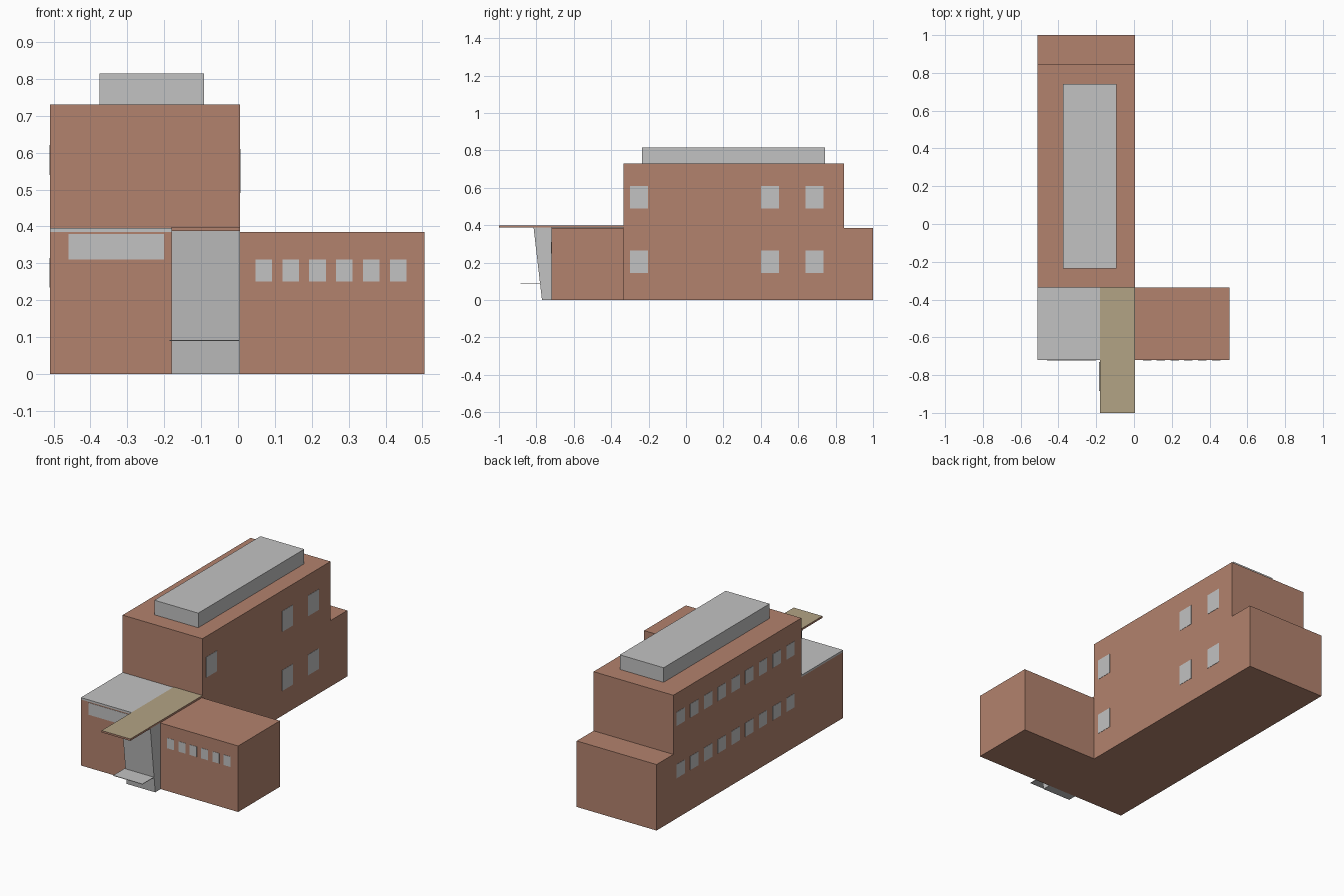
import bpy, bmesh

if "Cube" in bpy.data.objects:
    bpy.data.objects.remove(bpy.data.objects["Cube"])

def mat(name, rgb):
    m = bpy.data.materials.new(name)
    m.diffuse_color = (*rgb, 1)
    m.use_nodes = True
    m.node_tree.nodes["Principled BSDF"].inputs["Base Color"].default_value = m.diffuse_color
    return m

BRICK = mat("red_brick", (0.45, 0.225, 0.155))
GREY = mat("pale_grey", (0.54, 0.54, 0.54))
TAN = mat("tan", (0.45, 0.37, 0.235))

def finish(name, bm, *mats):
    bmesh.ops.recalc_face_normals(bm, faces=bm.faces)
    me = bpy.data.meshes.new(name)
    bm.to_mesh(me)
    bm.free()
    for m in mats:
        me.materials.append(m)
    ob = bpy.data.objects.new(name, me)
    bpy.context.collection.objects.link(ob)
    return ob

def extrude_profile(name, pts, axis, a, b, m):
    """Extrude a 2D outline along x (pts are y,z) or z (pts are x,y)."""
    bm = bmesh.new()
    place = (lambda p, t: (t, *p)) if axis == 'x' else (lambda p, t: (*p, t))
    f = bm.faces.new([bm.verts.new(place(p, a)) for p in pts])
    ext = bmesh.ops.extrude_face_region(bm, geom=[f])["geom"]
    d = (b - a, 0, 0) if axis == 'x' else (0, 0, b - a)
    bmesh.ops.translate(bm, vec=d, verts=[v for v in ext if isinstance(v, bmesh.types.BMVert)])
    return finish(name, bm, m)

def box(name, x, y, z, m):
    return extrude_profile(name, [(x[0], y[0]), (x[1], y[0]), (x[1], y[1]), (x[0], y[1])],
                           'z', z[0], z[1], m)

L, R = -0.51, 0.005          # long wing side walls
F, B = -0.72, -0.335         # front wing front and back

# long wing with low step at the back
extrude_profile("long_wing", [(B, 0), (1, 0), (1, 0.385), (0.845, 0.385), (0.845, 0.73), (B, 0.73)],
                'x', L, R, BRICK)
# low front wing, flat roof sheet and rooftop plant room
box("front_wing_left", (L, R), (F, B), (0, 0.385), BRICK)
box("front_wing_right", (R, 0.505), (F, B), (0, 0.385), BRICK)
box("front_roof_sheet", (L, -0.18), (F, B), (0.385, 0.396), GREY)
box("rooftop_unit", (-0.375, -0.092), (-0.235, 0.742), (0.73, 0.815), GREY)

# leaning entrance bay with a thin shelf
extrude_profile("entrance_bay", [(F, 0), (-0.77, 0), (-0.815, 0.388), (F, 0.388)], 'x', -0.18, R, GREY)
box("entrance_shelf", (-0.186, 0.003), (-0.885, -0.73), (0.089, 0.092), GREY)

# entrance canopy: tan on top, brick edges
canopy = box("entrance_canopy", (-0.18, R), (-1, B), (0.388, 0.399), BRICK)
canopy.data.materials.append(TAN)
for p in canopy.data.polygons:
    if p.normal.z > 0.5:
        p.material_index = 1

T = 0.0015  # window plate thickness

def side_window(name, x, y0, y1, z0, z1):
    box(name, (x - T, x + T), (y0, y1), (z0, z1), GREY)

# right wall windows
for z0, z1 in ((0.145, 0.265), (0.49, 0.61)):
    for y0 in (-0.3, 0.4, 0.638):
        side_window("right_window", R, y0, y0 + 0.098, z0, z1)

# left wall window rows
for z0, z1 in ((0.235, 0.315), (0.54, 0.62)):
    for i in range(9):
        y1 = 0.816 - i * 0.1265
        side_window("left_window", L, y1 - 0.075, y1, z0, z1)

# front wall windows: long strip on the left, small row on the right
box("front_strip_window", (-0.46, -0.2), (F - T, F + T), (0.31, 0.38), GREY)
for i in range(6):
    x0 = 0.047 + i * 0.073
    box("front_small_window", (x0, x0 + 0.045), (F - T, F + T), (0.25, 0.31), GREY)
